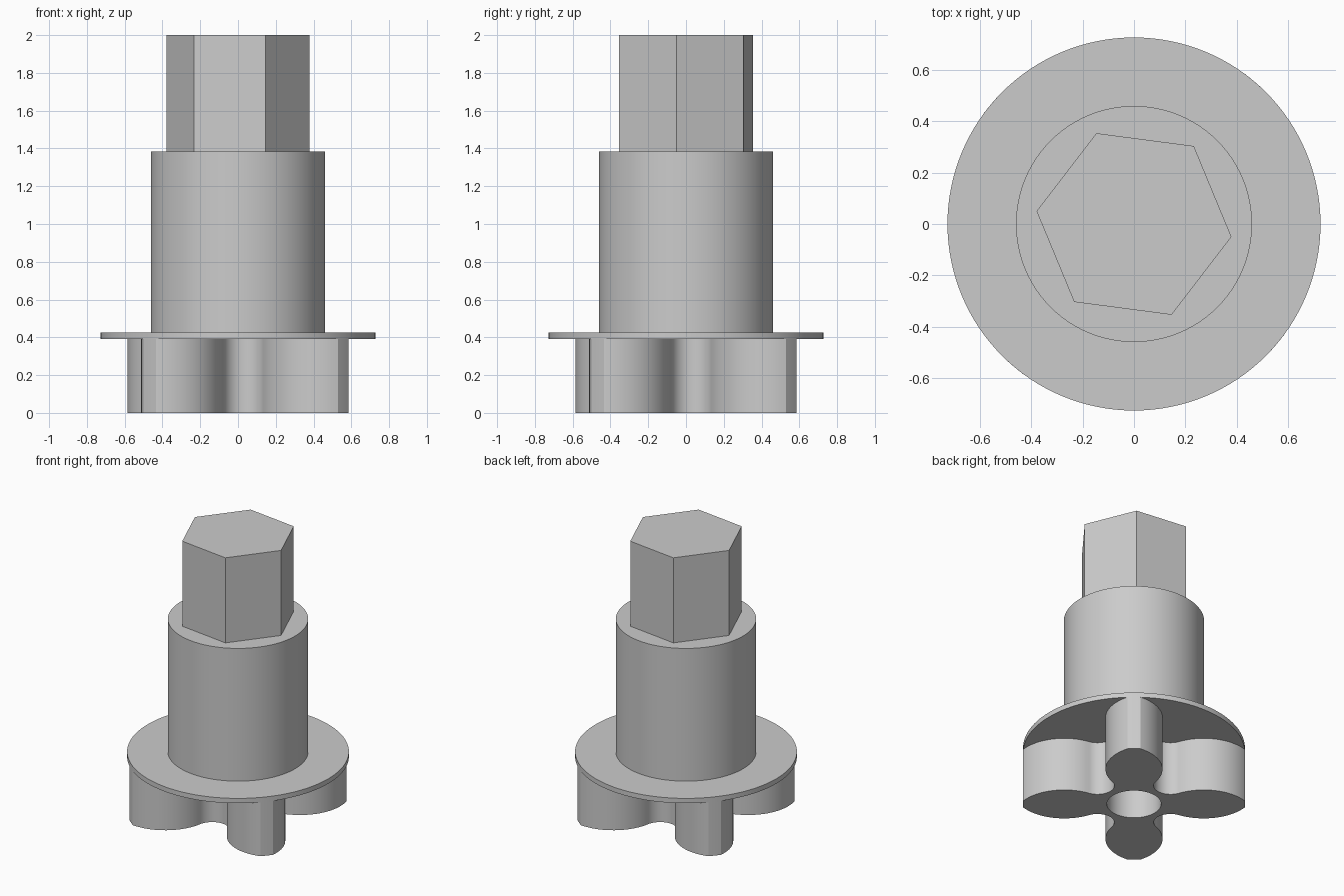
import bpy, bmesh
from math import sin, cos, atan2, hypot, radians, pi, tau
from mathutils import Vector, Matrix

cube = bpy.data.objects.get("Cube")
if cube:
    bpy.data.objects.remove(cube, do_unlink=True)

grey = bpy.data.materials.new("plain grey")
grey.use_nodes = True
colour = (0.6, 0.6, 0.6, 1)
grey.diffuse_color = colour
grey.node_tree.nodes["Principled BSDF"].inputs["Base Color"].default_value = colour


def ring(radius, sides, turn=0.0):
    return [(radius * cos(turn + tau * i / sides), radius * sin(turn + tau * i / sides))
            for i in range(sides)]


def arc(cx, cy, radius, a, b, steps):
    return [(cx + radius * cos(a + (b - a) * i / steps),
             cy + radius * sin(a + (b - a) * i / steps)) for i in range(steps + 1)]


def prism(name, loops, z0, z1):
    """Extrude an outline, with optional inner outlines as holes."""
    bm = bmesh.new()
    edges = []
    for loop in loops:
        verts = [bm.verts.new((x, y, z0)) for x, y in loop]
        if len(loops) == 1:
            bm.faces.new(verts)
        else:
            edges += [bm.edges.new((verts[i - 1], v)) for i, v in enumerate(verts)]
    if edges:
        bmesh.ops.triangle_fill(bm, use_beauty=True, edges=edges)
    top = bmesh.ops.extrude_face_region(bm, geom=bm.faces[:], use_keep_orig=True)
    moved = [g for g in top["geom"] if isinstance(g, bmesh.types.BMVert)]
    bmesh.ops.translate(bm, verts=moved, vec=(0, 0, z1 - z0))
    bmesh.ops.recalc_face_normals(bm, faces=bm.faces[:])
    mesh = bpy.data.meshes.new(name)
    bm.to_mesh(mesh)
    bm.free()
    mesh.materials.append(grey)
    obj = bpy.data.objects.new(name, mesh)
    bpy.context.collection.objects.link(obj)
    bpy.ops.object.select_all(action='DESELECT')
    obj.select_set(True)
    bpy.context.view_layer.objects.active = obj
    bpy.ops.object.shade_smooth_by_angle(angle=radians(22))
    return obj


# Half outline of one lobe, from its tip to the valley beside it
FLANGE_R = 0.727
tip_x, tip_y = 0.726, 0.043
wide_x, wide_y = 0.457, 0.187
dx, dy = tip_x - wide_x, wide_y - tip_y
bulge_r = (dx * dx + dy * dy) / (2 * dy)
bulge_y = wide_y - bulge_r
valley = 0.24
valley_r = hypot(wide_x - valley, valley - bulge_y) - bulge_r
join = atan2(valley - bulge_y, valley - wide_x)
half = arc(0, 0, FLANGE_R, 0, atan2(tip_y, tip_x), 3)[:-1]
half += arc(wide_x, bulge_y, bulge_r, atan2(tip_y - bulge_y, dx), join, 20)
half += arc(valley, valley, valley_r, join - pi, -0.75 * pi, 14)[1:]
lobe = [(x, -y) for x, y in reversed(half[1:])] + half[:-1]

# Four lobes around the axis
outline = []
for k in range(4):
    spin = Matrix.Rotation(radians(50 + 90 * k), 2)
    outline += [tuple(spin @ Vector(p)) for p in lobe]

prism("lobed_foot", [outline, ring(0.178, 64)], 0, 0.39)
prism("flange", [ring(FLANGE_R, 128)], 0.39, 0.425)
prism("round_body", [ring(0.46, 96)], 0.425, 1.385)
prism("hex_drive", [ring(0.383, 6, radians(-7.5))], 1.385, 2.0)
